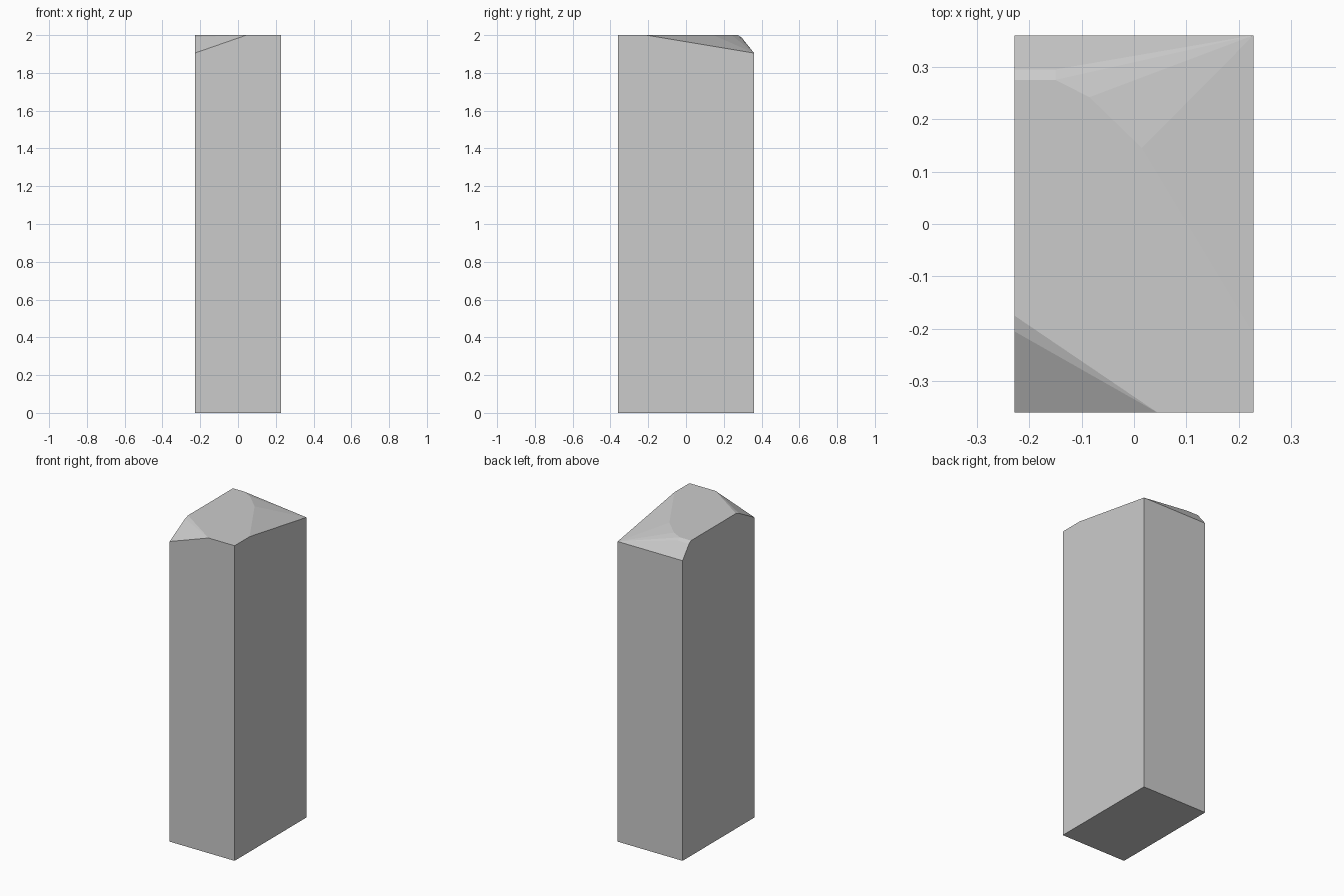
import bpy, bmesh, math

if "Cube" in bpy.data.objects:
    bpy.data.objects.remove(bpy.data.objects["Cube"])

X, Y, TOP, LOW = 0.228, 0.36, 2.0, 1.905

# Base corners and chipped upper corners
points = [(sx * X, sy * Y, 0) for sx in (-1, 1) for sy in (-1, 1)]
points += [(-X, -Y, LOW), (-X, Y, LOW), (X, Y, LOW)]

# Outline of the flat top
flat_top = [(X, -Y), (0.045, -Y), (-X, -0.175), (-X, 0.275), (-0.15, 0.275),
            (-0.085, 0.242), (0.015, 0.145), (X, -0.21)]
points += [(x, y, TOP) for x, y in flat_top]

# Small worn bevels at the back edge and front left chip
points += [(-X, 0.295, 1.987), (-0.15, 0.295, 1.987), (-X, -0.205, 1.99)]

# The pillar is convex, so its facets are the hull of these corners
bm = bmesh.new()
for p in points:
    bm.verts.new(p)
bmesh.ops.convex_hull(bm, input=bm.verts[:])
bmesh.ops.dissolve_limit(bm, angle_limit=math.radians(0.5),
                         verts=bm.verts[:], edges=bm.edges[:])
bmesh.ops.recalc_face_normals(bm, faces=bm.faces[:])
mesh = bpy.data.meshes.new("stone_pillar")
bm.to_mesh(mesh)
bm.free()
pillar = bpy.data.objects.new("stone_pillar", mesh)
bpy.context.collection.objects.link(pillar)
